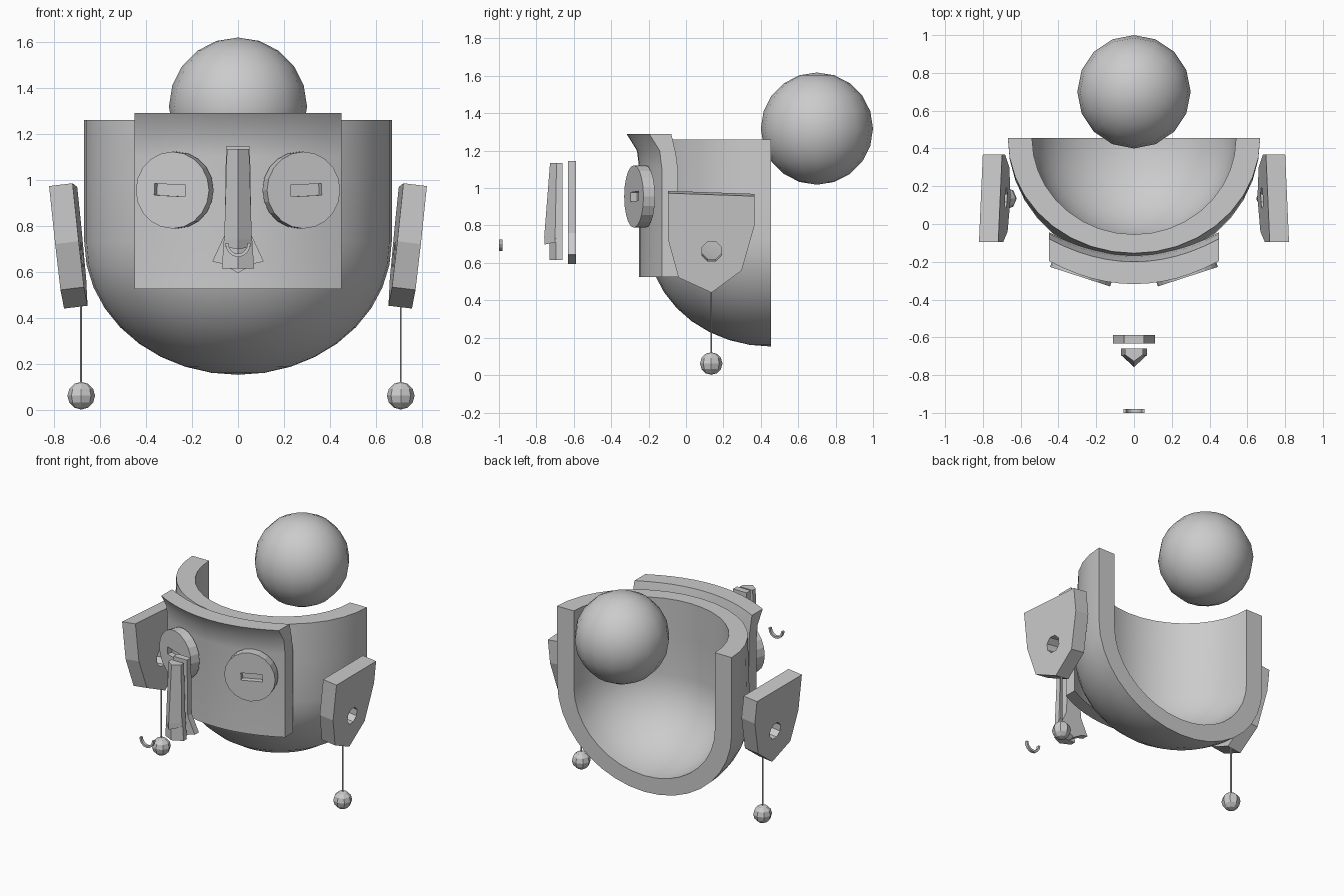
import bpy, bmesh, math
from mathutils import Matrix, Vector

if "Cube" in bpy.data.objects:
    bpy.data.objects.remove(bpy.data.objects["Cube"])


def finish(name, bm, smooth=None):
    bmesh.ops.remove_doubles(bm, verts=bm.verts, dist=0.0005)
    bmesh.ops.recalc_face_normals(bm, faces=bm.faces)
    me = bpy.data.meshes.new(name)
    bm.to_mesh(me)
    bm.free()
    ob = bpy.data.objects.new(name, me)
    bpy.context.collection.objects.link(ob)
    bpy.ops.object.select_all(action='DESELECT')
    ob.select_set(True)
    bpy.context.view_layer.objects.active = ob
    if smooth:
        bpy.ops.object.shade_smooth_by_angle(angle=math.radians(smooth))
    return ob


def loft(name, rings, wrap=False, smooth=None):
    """Join closed rings of points; cap the ends, or wrap last to first."""
    bm = bmesh.new()
    vs = [[bm.verts.new(p) for p in r] for r in rings]
    n = len(vs[0])
    for i in range(len(vs) if wrap else len(vs) - 1):
        a, b = vs[i], vs[(i + 1) % len(vs)]
        for j in range(n):
            k = (j + 1) % n
            bm.faces.new((a[j], a[k], b[k], b[j]))
    if not wrap:
        bm.faces.new(vs[0])
        bm.faces.new(vs[-1])
    return finish(name, bm, smooth)


def ball(name, loc, r, u, v, smooth=None):
    bm = bmesh.new()
    bmesh.ops.create_uvsphere(bm, u_segments=u, v_segments=v, radius=r,
                              matrix=Matrix.Translation(loc))
    return finish(name, bm, smooth)


def cylinder(name, r, depth, sides, mat):
    bm = bmesh.new()
    bmesh.ops.create_cone(bm, cap_ends=True, segments=sides, radius1=r, radius2=r,
                          depth=depth, matrix=mat)
    return finish(name, bm)


def cut(ob, cutter):
    cutter.hide_render = True
    m = ob.modifiers.new("cut", 'BOOLEAN')
    m.operation, m.solver, m.object = 'DIFFERENCE', 'EXACT', cutter
    bpy.ops.object.select_all(action='DESELECT')
    bpy.context.view_layer.objects.active = ob
    ob.select_set(True)
    bpy.ops.object.modifier_apply(modifier=m.name)
    bpy.data.objects.remove(cutter)


# head shell: half cylinder above a quarter ellipsoid, thick walled
def shell_point(t, rx, ry, z):
    return (rx * math.cos(t), 0.455 - ry * math.sin(t), z)


def shell_rows(rx, ry_top, ry, rz):
    rows = [(rx, ry_top, 1.26), (rx, (ry_top + ry) / 2, 1.0)]
    for i in range(10):
        a = math.pi / 2 * i / 9
        rows.append((rx * math.cos(a), ry * math.cos(a), 0.73 - rz * math.sin(a)))
    return rows


outer = shell_rows(0.668, 0.61, 0.66, 0.577)
inner = shell_rows(0.54, 0.51, 0.53, 0.465)
STEPS = 18
bm = bmesh.new()
grid = []
for i in range(STEPS + 1):
    t = math.pi * i / STEPS
    grid.append([bm.verts.new(shell_point(t, *r)) for r in outer + inner[::-1]])
n = len(outer)
for a, b in zip(grid, grid[1:]):
    for j in range(2 * n):
        if j == n - 1:      # poles meet on the back plane
            continue
        k = (j + 1) % (2 * n)
        bm.faces.new((a[j], a[k], b[k], b[j]))
for g in (grid[0], grid[-1]):   # back rim
    for j in range(n - 1):
        bm.faces.new((g[j], g[j + 1], g[2 * n - 2 - j], g[2 * n - 1 - j]))
finish("head_shell", bm, 35)

# curved face plate with a flared top edge
rings = []
for i in range(13):
    x = -0.45 + 0.9 * i / 12
    c = 0.6 * x * x
    prof = [(-0.25, 0.525), (-0.25, 1.1), (-0.262, 1.2), (-0.318, 1.29),
            (-0.2, 1.29), (-0.175, 1.18), (-0.165, 1.1), (-0.165, 0.525)]
    rings.append([(x, y + c, z) for y, z in prof])
loft("face_plate", rings, smooth=35)

# disc eyes with a slit, turned outward
for s, side in ((1, "right"), (-1, "left")):
    place = Matrix.Translation((s * 0.275, -0.248, 0.955)) @ Matrix.Rotation(s * math.radians(18), 4, 'Z')
    eye = cylinder("eye_" + side, 0.167, 0.065, 20, place @ Matrix.Rotation(math.pi / 2, 4, 'X'))
    bm = bmesh.new()
    bmesh.ops.create_cube(bm, size=1, matrix=place @ Matrix.Translation((s * 0.012, -0.03, 0.0))
                          @ Matrix.Rotation(s * -0.05, 4, 'Y') @ Matrix.Diagonal((0.14, 0.07, 0.05, 1)))
    cut(eye, finish("slit_cutter", bm))

# nose: ridge-shaped front piece
rings = []
for z, w, yf in ((1.134, 0.048, -0.727), (0.74, 0.06, -0.758), (0.71, 0.062, -0.757),
                 (0.735, 0.062, -0.73), (0.615, 0.07, -0.73)):
    dip = 0.04 if z == 0.71 else 0
    ys = max(yf + 0.035, -0.7)
    rings.append([(-w, -0.66, z), (-w, ys, z), (0, yf, z - dip * 0.3), (w, ys, z), (w, -0.66, z)])
loft("nose_front", rings)

# nose: flat backing with flared nostrils
half = [(0.052, 1.145), (0.058, 0.76), (0.112, 0.645), (0.068, 0.635), (0.0, 0.595)]
outline = half + [(-x, z) for x, z in half[-2::-1]]
loft("nose_back", [[(x, y, z) for x, z in outline] for y in (-0.632, -0.588)])

# nose ring: half hoop
rings = []
for i in range(9):
    a = math.pi + math.pi * i / 8
    rings.append([(r * math.cos(a), y, 0.725 + r * 1.1 * math.sin(a))
                  for r, y in ((0.042, -0.98), (0.042, -1.0), (0.055, -1.0), (0.055, -0.98))])
loft("nose_ring", rings)

# ears with a round hole, and hanging earrings
ear_outline = [(-0.095, 0.979), (0.367, 0.963), (0.367, 0.807), (0.298, 0.566),
               (0.137, 0.447), (-0.04, 0.528), (-0.095, 0.727)]
for s, side, ex in ((1, "right", 0.707), (-1, "left", -0.681)):
    ear = loft("ear_" + side, [[(s * x, y, z) for y, z in ear_outline] for x in (0.68, 0.782)])
    hole = cylinder("hole_cutter", 0.057, 0.4, 8, Matrix.Translation((s * 0.73, 0.137, 0.668))
                    @ Matrix.Rotation(math.pi / 2, 4, 'Y') @ Matrix.Rotation(math.pi / 8, 4, 'Z'))
    cut(ear, hole)
    for v in ear.data.vertices:      # lean outward at the top and front
        x, y, z = v.co
        v.co = Vector((x + s * ((z - 0.7) * 0.105 - (y - 0.14) * 0.04), y, z - (abs(x) - 0.73) * 0.12))
    cylinder("earring_rod_" + side, 0.005, 0.36, 6, Matrix.Translation((ex, 0.135, 0.28)))
    ball("earring_ball_" + side, (ex, 0.135, 0.062), 0.06, 8, 6)

# large ball behind the head
ball("back_ball", (0, 0.7, 1.318), 0.3, 16, 10, 40)
